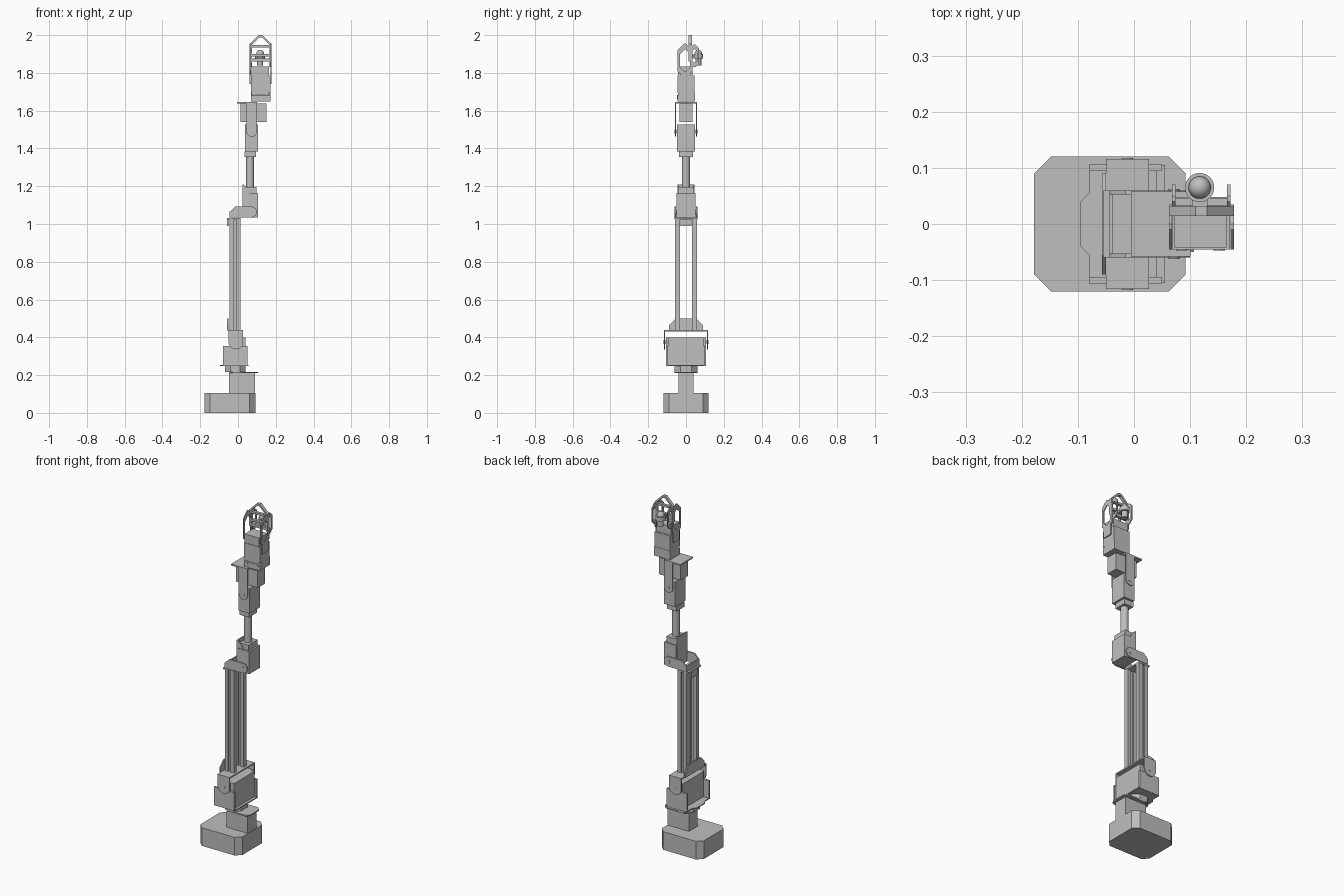
import bpy, bmesh, math
from mathutils import Vector

cube = bpy.data.objects.get("Cube")
if cube:
    bpy.data.objects.remove(cube)

shade = .52
grey = bpy.data.materials.new("plain grey")
grey.use_nodes = True
grey.diffuse_color = (shade, shade, shade, 1)
grey.node_tree.nodes["Principled BSDF"].inputs["Base Color"].default_value = grey.diffuse_color


def place(axis, point, height):
    """Turn a flat outline point and a height along an axis into space."""
    u, v = point
    return {"x": (height, u, v), "y": (u, height, v), "z": (u, v, height)}[axis]


def finish(name, bm):
    bmesh.ops.recalc_face_normals(bm, faces=bm.faces)
    mesh = bpy.data.meshes.new(name)
    bm.to_mesh(mesh)
    bm.free()
    mesh.materials.append(grey)
    ob = bpy.data.objects.new(name, mesh)
    bpy.context.scene.collection.objects.link(ob)
    return ob


def bridge(bm, lower, upper):
    for i in range(len(lower)):
        bm.faces.new((lower[i - 1], lower[i], upper[i], upper[i - 1]))


def extrude(name, axis, outline, span, rim=None):
    """Extrude an outline; with a rim, leave a matching opening inside it."""
    bm = bmesh.new()

    def ring(points, height):
        return [bm.verts.new(place(axis, p, height)) for p in points]

    low, high = ring(outline, span[0]), ring(outline, span[1])
    bridge(bm, low, high)
    if rim:
        middle = sum(outline, Vector((0, 0))) / len(outline)
        hole = [middle.lerp(p, 1 - rim) for p in outline]
        hole_low, hole_high = ring(hole, span[0]), ring(hole, span[1])
        bridge(bm, high, hole_high)
        bridge(bm, hole_high, hole_low)
        bridge(bm, hole_low, low)
    else:
        bm.faces.new(low)
        bm.faces.new(high)
    return finish(name, bm)


def rectangle(across, up, cut, corners):
    """Rectangle outline with the chosen corners cut off."""
    (left, right), (low, high) = across, up
    points = []
    for name, u, v, du, dv in (("low left", left, low, cut, cut), ("low right", right, low, -cut, cut),
                               ("top right", right, high, -cut, -cut), ("top left", left, high, cut, -cut)):
        if cut and any(word in name for word in corners):
            ends = [Vector((u, v + dv)), Vector((u + du, v))]
            points += ends if du * dv > 0 else ends[::-1]
        else:
            points.append(Vector((u, v)))
    return points


def slab(name, x, y, z, axis="z", cut=0, corners=("low", "top"), rim=None):
    spans = {"x": x, "y": y, "z": z}
    thick = spans.pop(axis)
    return extrude(name, axis, rectangle(*spans.values(), cut, corners), thick, rim)


def rod(name, axis, centre, radius, span, sides=24):
    outline = [Vector(centre) + radius * Vector((math.cos(a), math.sin(a)))
               for a in (math.tau * i / sides for i in range(sides))]
    ob = extrude(name, axis, outline, span)
    for face in ob.data.polygons:
        face.use_smooth = len(face.vertices) == 4
    return ob


def wide(depth):
    """Span of a part centred between front and back."""
    return (-depth / 2, depth / 2)


def both_sides(maker, name, y, **options):
    inner, outer = y
    maker("front_" + name, y=(-outer, -inner), **options)
    maker("back_" + name, y=(inner, outer), **options)


def lug(name, x, y, pivot, top):
    """Hanging plate with a rounded lower end and a pivot bolt."""
    left, right = x
    middle, radius = (left + right) / 2, (right - left) / 2
    steps = 10
    turn = [math.pi + math.pi * i / steps for i in range(steps + 1)]
    outline = [Vector((middle + radius * math.cos(a), pivot + radius * math.sin(a))) for a in turn]
    extrude(name, "y", outline + [Vector((right, top)), Vector((left, top))], y)
    bolt(name + "_bolt", (middle, pivot), y)


def bolt(name, centre, y):
    rod(name, "y", centre, .01, (y[0] - .002, y[1] + .002), sides=12)


def elbow_arm(name, x, y, z):
    """Arm with a sloped rear corner and a rounded pivot end."""
    radius = (z[1] - z[0]) / 2
    pivot = (x[1] - radius, z[0] + radius)
    slab(name, (x[0], pivot[0]), y, z, axis="y", cut=radius, corners=["top left"])
    rod(name + "_end", "y", pivot, radius, y)
    bolt(name + "_bolt", pivot, y)


# Base and turntable
slab("base", x=(-.178, .092), y=wide(.24), z=(0, .105), cut=.03)
slab("pedestal", x=(-.047, .09), y=wide(.08), z=(.105, .212))
slab("turntable_plate", x=(-.047, .107), y=wide(.12), z=(.21, .217), cut=.02)
slab("turntable_collar", x=(-.07, .04), y=wide(.12), z=(.217, .25), cut=.03)
slab("shoulder_plate", x=(-.08, .055), y=wide(.21), z=(.248, .254))
slab("shoulder_tongue", x=(-.095, -.07), y=wide(.11), z=(.248, .254), cut=.015, corners=["left"])

# Shoulder motor, cheeks and outer yoke
slab("shoulder_motor", x=(-.045, .04), y=wide(.19), z=(.254, .4))
both_sides(slab, "shoulder_cheek", x=(-.08, .05), y=(.095, .106), z=(.25, .355))
both_sides(slab, "shoulder_ear", x=(-.04, .02), y=(.095, .106), z=(.355, .4))
both_sides(lug, "shoulder_yoke_arm", x=(-.05, .027), y=(.11, .116), pivot=.375, top=.438)
slab("shoulder_yoke_top", x=(-.05, .027), y=wide(.232), z=(.432, .44))
slab("column_back_plate", x=(-.057, -.05), y=wide(.18), z=(.435, .5), axis="x", cut=.035, corners=["top"])

# Twin columns, each two rails joined by a web
column = (.44, 1.03)
both_sides(slab, "column_left_rail", x=(-.008, .014), y=(.032, .058), z=column)
both_sides(slab, "column_right_rail", x=(-.044, -.022), y=(.032, .058), z=column)
both_sides(slab, "column_web", x=(-.022, -.008), y=(.04, .05), z=column)

# Elbow yoke and motor
slab("elbow_hook_plate", x=(-.057, -.05), y=wide(.06), z=(.99, 1.03))
slab("elbow_yoke_base", x=(-.055, .014), y=wide(.12), z=(1.025, 1.033))
slab("elbow_yoke_back", x=(-.044, -.037), y=wide(.12), z=(1.03, 1.065))
both_sides(elbow_arm, "elbow_yoke_arm", x=(-.044, .1), y=(.053, .06), z=(1.035, 1.092))
slab("elbow_motor", x=(.028, .107), y=wide(.1), z=(1.035, 1.165))
both_sides(slab, "elbow_gusset", x=(.025, .06), y=(.04, .046), z=(1.16, 1.21),
           axis="y", cut=.03, corners=["top right"])
slab("elbow_back_plate", x=(.024, .031), y=wide(.092), z=(1.09, 1.21))
slab("forearm_socket", x=(.038, .097), y=wide(.084), z=(1.165, 1.197))

# Forearm tube and wrist
rod("forearm_tube", "z", (.064, 0), radius=.021, span=(1.197, 1.357))
slab("wrist_collar", x=(.035, .095), y=wide(.072), z=(1.355, 1.385))
slab("wrist_motor", x=(.038, .107), y=wide(.096), z=(1.385, 1.528))
both_sides(lug, "wrist_yoke_arm", x=(.045, .101), y=(.053, .058), pivot=1.49, top=1.645)
slab("wrist_yoke_top", x=(-.005, .101), y=wide(.116), z=(1.638, 1.646))
slab("wrist_turn_motor", x=(.012, .15), y=wide(.068), z=(1.54, 1.638))

# Gripper motor, case and mounting foot
case = (.069, .171)
slab("gripper_motor", x=(.072, .165), y=(-.042, .034), z=(1.65, 1.835))
slab("gripper_motor_case", x=case, y=(-.045, .046), z=(1.695, 1.785))
slab("gripper_motor_foot", x=case, y=(-.045, .048), z=(1.648, 1.7),
     axis="x", cut=.02, corners=["top left"])
for side, x in (("right", .085), ("left", .152)):
    bolt(side + "_foot_bolt", (x, 1.672), (-.045, 0))

# Gripper side frames, links and claws
for side, x, inward in (("right", .062, .006), ("left", .178, -.006)):
    wall = sorted((x, x + inward))
    slab(side + "_gripper_link", x=wall, y=(-.03, .025), z=(1.74, 1.8))
    slab(side + "_gripper_frame", x=wall, y=(-.045, .035), z=(1.775, 1.955), axis="x", cut=.035, rim=.35)
    slab(side + "_claw", x=sorted((x + inward, x + inward * 2)), y=(.02, .07), z=(1.83, 1.95),
         axis="x", cut=.02, rim=.4)

# Pointed guard with cross bars
slab("pointed_guard", x=(.062, .178), y=(.014, .032), z=(1.86, 2), axis="y",
     cut=.048, corners=["top"], rim=.2)
for name, z in (("upper", 1.935), ("lower", 1.888)):
    slab(name + "_guard_bar", x=(.066, .171), y=(.014, .03), z=(z, z + .012))

# Round tool held behind the guard
tool = (.117, .065)
rod("tool_stem", "z", tool, radius=.016, span=(1.84, 1.878))
rod("tool_collar", "z", tool, radius=.026, span=(1.876, 1.9))
slab("tool_mount", x=(.103, .131), y=(.025, .065), z=(1.88, 1.896))
bm = bmesh.new()
bmesh.ops.create_uvsphere(bm, u_segments=24, v_segments=12, radius=.02)
bmesh.ops.translate(bm, verts=bm.verts, vec=(*tool, 1.902))
for face in bm.faces:
    face.smooth = True
finish("tool_tip", bm)
